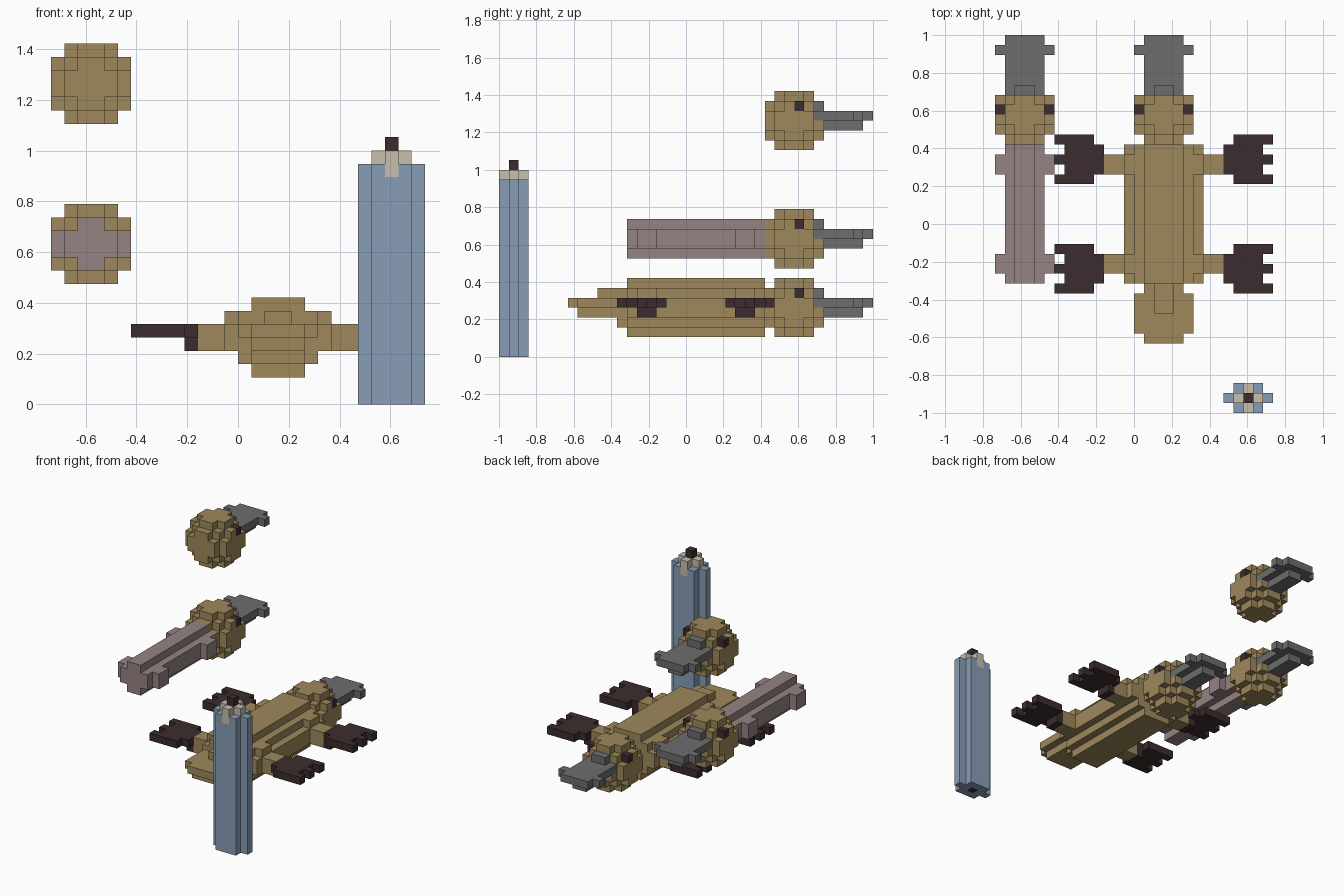
import bpy, bmesh

if "Cube" in bpy.data.objects:
    bpy.data.objects.remove(bpy.data.objects["Cube"])

U = 2 / 38                      # size of one cell


def material(name, rgb):
    m = bpy.data.materials.new(name)
    lin = [((c / 255 + 0.055) / 1.055) ** 2.4 for c in rgb]
    m.diffuse_color = (*lin, 1)
    m.use_nodes = True
    m.node_tree.nodes["Principled BSDF"].inputs["Base Color"].default_value = m.diffuse_color
    return m


TAN = material("tan fur", (158, 137, 91))
PINK = material("dusty pink", (150, 131, 131))
GREY = material("bill grey", (110, 109, 110))
DARK = material("dark brown", (60, 44, 46))
BLUE = material("candle blue", (137, 157, 182))
CREAM = material("wax cream", (200, 192, 174))

cells = {}                      # (x, y, z) cell -> (part name, material)


def box(part, mat, x0, x1, y0, y1, z0, z1):
    for x in range(x0, x1):
        for y in range(y0, y1):
            for z in range(z0, z1):
                cells[x, y, z] = (part, mat)


def mirror_box(part, mat, cx, a, b, *yz):
    """A box from a to b right of the centre cx, and its mirror image."""
    box(part, mat, cx + a, cx + b, *yz)
    box(part, mat, cx - b, cx - a, *yz)


def head(name, cx, cz, cy=11):
    # Round head
    for x in range(-3, 3):
        for y in range(-3, 3):
            for z in range(-3, 3):
                if (x + .5) ** 2 + (y + .5) ** 2 + (z + .5) ** 2 < 9:
                    cells[cx + x, cy + y, cz + z] = (name + "_head", TAN)
    # Eyes
    mirror_box(name + "_eyes", DARK, cx, 2, 3, cy, cy + 1, cz + 1, cz + 2)
    # Bill: top plate with flared tip, bridge, narrow lower jaw
    b = name + "_bill"
    box(b, GREY, cx - 2, cx + 2, cy + 2, cy + 8, cz, cz + 1)
    box(b, GREY, cx - 3, cx + 3, cy + 6, cy + 7, cz, cz + 1)
    box(b, GREY, cx - 1, cx + 1, cy + 2, cy + 3, cz + 1, cz + 2)
    box(b, GREY, cx - 1, cx + 1, cy + 3, cy + 7, cz - 1, cz)


# Large animal: stepped torso
C = 3
for half, z0, z1 in ((2, 2, 3), (3, 3, 4), (4, 4, 6), (3, 6, 7), (2, 7, 8)):
    box("torso", TAN, C - half, C + half, -6, 8, z0, z1)
# Tail
box("tail", TAN, C - 2, C + 2, -7, -6, 3, 6)
box("tail", TAN, C - 2, C + 2, -11, -6, 4, 5)
box("tail", TAN, C - 3, C + 3, -11, -7, 5, 6)
box("tail", TAN, C - 2, C + 2, -12, -6, 5, 6)
box("tail", TAN, C - 1, C + 1, -9, -6, 6, 7)
# Legs and webbed feet
for y, leg in ((5, "front"), (-5, "back")):
    mirror_box(leg + "_legs", TAN, C, 3, 4, y, y + 2, 6, 7)
    mirror_box(leg + "_legs", TAN, C, 4, 6, y, y + 2, 4, 6)
    f = leg + "_feet"
    lo = 4 if y > 0 else -7
    mirror_box(f, DARK, C, 6, 7, y, y + 2, 4, 5)
    mirror_box(f, DARK, C, 6, 7, lo + 1, lo + 4, 5, 6)
    mirror_box(f, DARK, C, 7, 10, lo, lo + 5, 5, 6)
    for toe in (0, 2, 4):
        mirror_box(f, DARK, C, 10, 11, lo + toe, lo + toe + 1, 5, 6)
head("large", C, 5)

# Small animal: slim pink body with stub limbs
P = -11
box("slim_body", PINK, P - 2, P + 2, -6, 8, 11, 13)
box("slim_body", PINK, P - 1, P + 1, -6, 8, 10, 14)
for y in (5, -5):
    mirror_box("slim_body_limbs", PINK, P, 2, 3, y, y + 2, 11, 13)
head("small", P, 12)

# Loose head above
head("upper", P, 24)

# Candle with wax drips and wick
box("candle", BLUE, 10, 13, -19, -16, 0, 18)
box("candle", BLUE, 9, 14, -18, -17, 0, 18)
box("wax", CREAM, 10, 13, -18, -17, 18, 19)
box("wax", CREAM, 11, 12, -19, -16, 17, 19)
box("wick", DARK, 11, 12, -18, -17, 0, 20)

# Turn the cells into one mesh per part, keeping only the outside faces
parts = {}
for cell, (part, mat) in cells.items():
    parts.setdefault((part, mat), []).append(cell)

for (part, mat), group in parts.items():
    bm = bmesh.new()
    verts = {}

    def vert(p):
        if p not in verts:
            verts[p] = bm.verts.new([c * U for c in p])
        return verts[p]

    for cell in group:
        for axis in range(3):
            for side in (0, 1):
                n = list(cell)
                n[axis] += 2 * side - 1
                if tuple(n) in cells:
                    continue
                quad = []
                for i, j in ((0, 0), (1, 0), (1, 1), (0, 1)):
                    p = list(cell)
                    p[axis] += side
                    p[(axis + 1) % 3] += i
                    p[(axis + 2) % 3] += j
                    quad.append(vert(tuple(p)))
                bm.faces.new(quad if side else quad[::-1])
    me = bpy.data.meshes.new(part)
    bm.to_mesh(me)
    bm.free()
    me.materials.append(mat)
    bpy.context.collection.objects.link(bpy.data.objects.new(part, me))
